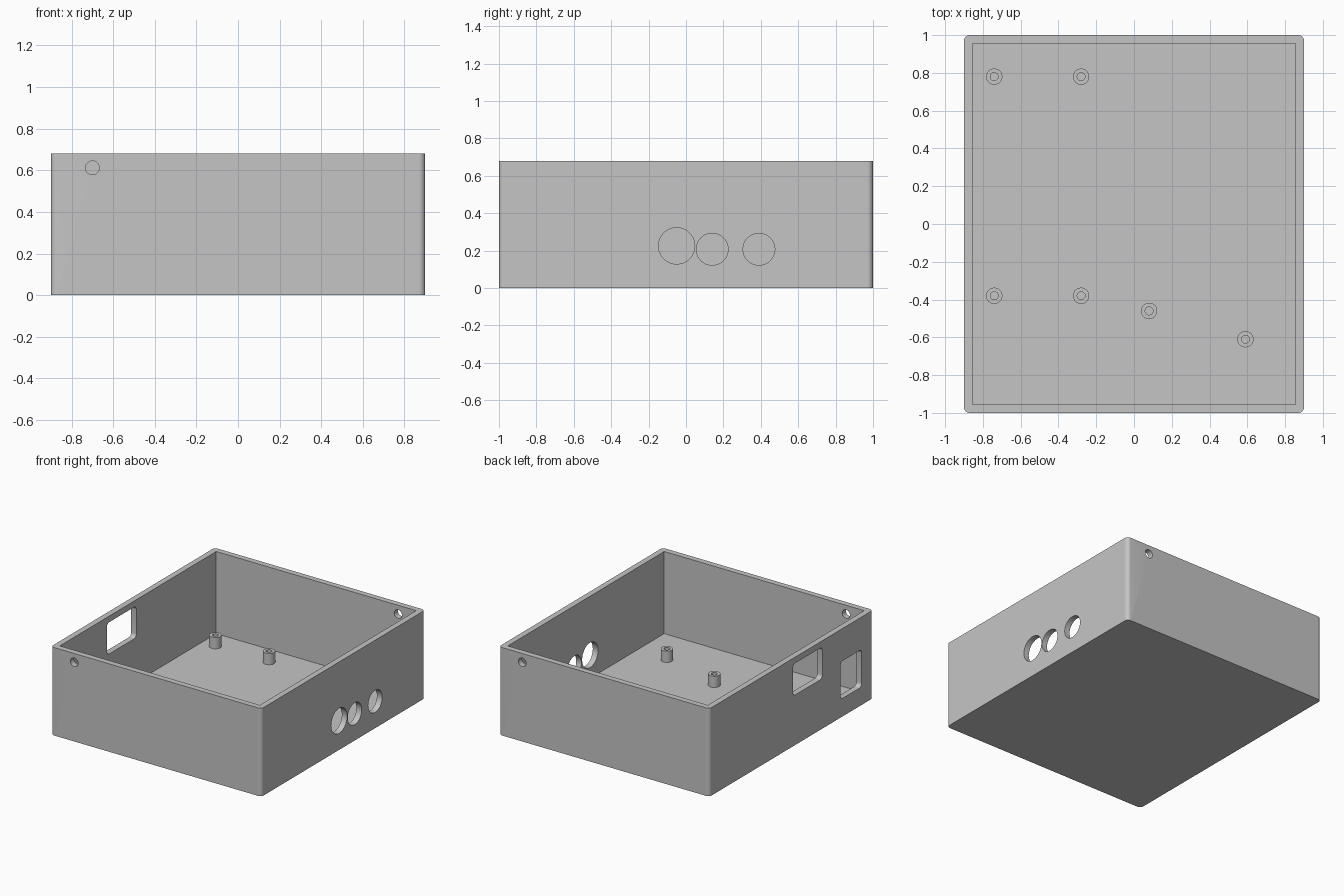
import bpy, bmesh
from math import cos, sin, pi

if "Cube" in bpy.data.objects:
    bpy.data.objects.remove(bpy.data.objects["Cube"])

grey = bpy.data.materials.new("plain_grey")
grey.use_nodes = True
GREY = (0.56, 0.56, 0.56, 1)
grey.diffuse_color = GREY
grey.node_tree.nodes["Principled BSDF"].inputs["Base Color"].default_value = GREY

HX, HY, HEIGHT = 0.9, 1.0, 0.68
WALL = 0.045
FLOOR = 0.045
AXES = {
    "X": lambda u, v, d: (d, u, v),
    "Y": lambda u, v, d: (u, d, v),
    "Z": lambda u, v, d: (u, v, d),
}


def prism(name, axis, centre, size, radius, span, steps=8):
    """Rounded rectangle (or circle, when radius is half the size) extruded along an axis."""
    place = AXES[axis]
    profile = []
    for i, (sx, sy) in enumerate([(1, 1), (-1, 1), (-1, -1), (1, -1)]):
        cu = centre[0] + sx * (size[0] / 2 - radius)
        cv = centre[1] + sy * (size[1] / 2 - radius)
        for k in range(steps + 1):
            a = (i + k / steps) * pi / 2
            profile.append((cu + radius * cos(a), cv + radius * sin(a)))
    bm = bmesh.new()
    rings = [[bm.verts.new(place(u, v, d)) for u, v in profile] for d in span]
    n = len(profile)
    for ring in rings:
        bm.faces.new(ring)
    for i in range(n):
        j = (i + 1) % n
        bm.faces.new((rings[0][i], rings[0][j], rings[1][j], rings[1][i]))
    bmesh.ops.remove_doubles(bm, verts=bm.verts, dist=1e-5)
    bmesh.ops.recalc_face_normals(bm, faces=bm.faces)
    mesh = bpy.data.meshes.new(name)
    bm.to_mesh(mesh)
    bm.free()
    mesh.materials.append(grey)
    obj = bpy.data.objects.new(name, mesh)
    bpy.context.collection.objects.link(obj)
    return obj


def cylinder(name, axis, centre, radius, span):
    return prism(name, axis, centre, (2 * radius, 2 * radius), radius, span, 12)


def select_only(obj):
    bpy.ops.object.select_all(action="DESELECT")
    obj.select_set(True)
    bpy.context.view_layer.objects.active = obj


def cut(obj, cutter):
    cutter.hide_render = True
    mod = obj.modifiers.new("cut", "BOOLEAN")
    mod.operation = "DIFFERENCE"
    mod.solver = "EXACT"
    mod.object = cutter
    select_only(obj)
    bpy.ops.object.modifier_apply(modifier=mod.name)
    bpy.data.objects.remove(cutter)


def finish(obj):
    """Smooth the curved faces, keep the big flat walls flat."""
    select_only(obj)
    bpy.ops.object.shade_smooth_by_angle(angle=pi / 6)
    for face in obj.data.polygons:
        if face.area > 0.1:
            face.use_smooth = False


# Open tray with rounded vertical corners and a square-cornered cavity
tray = prism("tray", "Z", (0, 0), (2 * HX, 2 * HY), 0.03, (0, HEIGHT))
cut(tray, prism("cavity", "Z", (0, 0), (2 * (HX - WALL), 2 * (HY - WALL)),
                0.0, (FLOOR, HEIGHT + 0.1)))

# Round cable holes in the +x wall
for y, z, r in [(-0.05, 0.225, 0.097), (0.14, 0.207, 0.085), (0.39, 0.207, 0.085)]:
    cut(tray, cylinder("cable_hole", "X", (y, z), r, (HX - 0.1, HX + 0.1)))

# Rounded socket windows in the -x wall
for y, z, w, h in [(-0.2, 0.51, 0.36, 0.245), (-0.73, 0.285, 0.26, 0.29)]:
    cut(tray, prism("socket_window", "X", (y, z), (w, h), 0.03, (-HX - 0.1, -HX + 0.1)))

# Lid screw holes on opposite corners of the front and back walls
for side in (-1, 1):
    cut(tray, cylinder("screw_hole", "Y", (side * 0.7, 0.612), 0.033,
                       (side * HY - 0.1, side * HY + 0.1)))
finish(tray)

# Hollow board standoffs on the floor
for spot in [(-0.74, 0.78), (-0.28, 0.78), (-0.74, -0.38), (-0.28, -0.38),
             (0.08, -0.46), (0.59, -0.61)]:
    post = cylinder("standoff", "Z", spot, 0.043, (FLOOR - 0.01, 0.132))
    cut(post, cylinder("standoff_bore", "Z", spot, 0.021, (0, 0.2)))
    finish(post)
